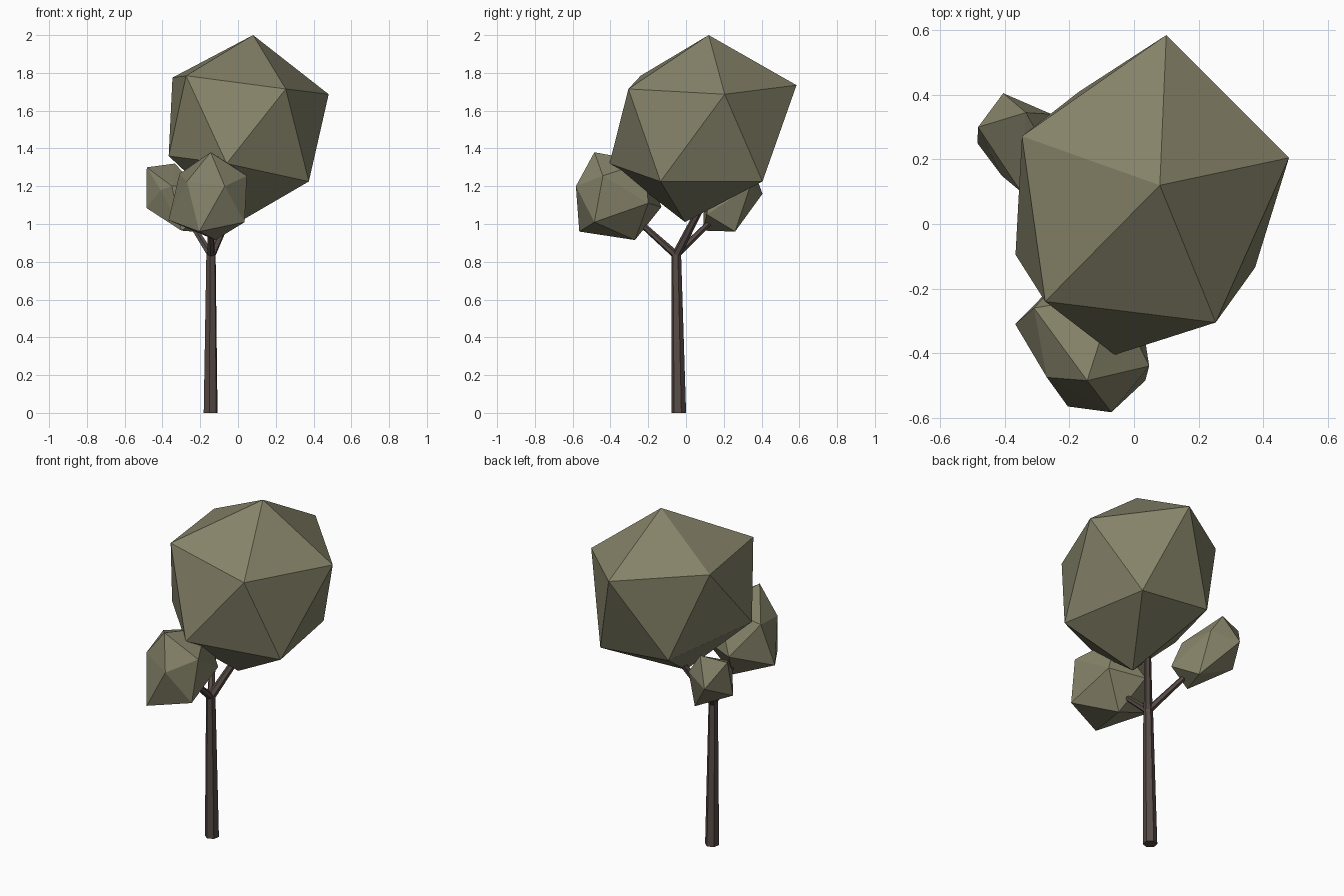
import bpy, bmesh, math
from mathutils import Vector

if "Cube" in bpy.data.objects:
    bpy.data.objects.remove(bpy.data.objects["Cube"])


def material(name, rgb):
    m = bpy.data.materials.new(name)
    m.diffuse_color = (*rgb, 1)
    m.use_nodes = True
    m.node_tree.nodes["Principled BSDF"].inputs["Base Color"].default_value = m.diffuse_color
    return m


LEAF = material("olive_leaf", (0.235, 0.225, 0.14))
BARK = material("dark_bark", (0.095, 0.07, 0.062))


def finish(bm, name, mat):
    bmesh.ops.recalc_face_normals(bm, faces=bm.faces)
    mesh = bpy.data.meshes.new(name)
    bm.to_mesh(mesh)
    bm.free()
    mesh.materials.append(mat)
    bpy.context.collection.objects.link(bpy.data.objects.new(name, mesh))


def foliage(name, points):
    """Faceted leaf clump: hull around a warped icosahedron's corners."""
    bm = bmesh.new()
    for p in points:
        bm.verts.new(p)
    bmesh.ops.convex_hull(bm, input=bm.verts[:])
    loose = [v for v in bm.verts if not v.link_faces]
    bmesh.ops.delete(bm, geom=loose, context='VERTS')
    finish(bm, name, LEAF)


def limb(name, rings, sides=6):
    """Tapered flat-sided limb through (centre, radius) rings."""
    bm = bmesh.new()
    axis = Vector(rings[-1][0]) - Vector(rings[0][0])
    turn = Vector((0, 0, 1)).rotation_difference(axis)
    loops = []
    for i, (c, r) in enumerate(rings):
        q = turn if i else turn.copy()
        loop = []
        for k in range(sides):
            a = 2 * math.pi * k / sides + 0.35
            offset = q @ Vector((r * math.cos(a), r * math.sin(a), 0))
            if c[2] == 0:
                offset.z = 0  # keep the foot flat on the ground
            loop.append(bm.verts.new(Vector(c) + offset))
        loops.append(loop)
    for lo, hi in zip(loops, loops[1:]):
        for k in range(sides):
            n = (k + 1) % sides
            bm.faces.new((lo[k], lo[n], hi[n], hi[k]))
    bm.faces.new(loops[0][::-1])
    bm.faces.new(loops[-1])
    finish(bm, name, BARK)


# Trunk and three branches
limb("trunk", [((-0.145, -0.038, 0), 0.039), ((-0.143, -0.052, 0.85), 0.026)])
FORK = (-0.143, -0.052, 0.835)
limb("crown_branch", [(FORK, 0.024), ((-0.02, 0.09, 1.11), 0.018)])
limb("front_branch", [(FORK, 0.021), ((-0.145, -0.27, 1.03), 0.015)])
limb("back_branch", [(FORK, 0.02), ((-0.29, 0.19, 1.07), 0.014)])

# Main crown: top, upper ring, lower ring, bottom
foliage("main_crown", [
    (0.08, 0.12, 2.0),
    (0.10, 0.585, 1.735), (0.48, 0.205, 1.687), (0.253, -0.305, 1.715),
    (-0.275, -0.24, 1.785), (-0.347, 0.272, 1.775),
    (0.375, -0.135, 1.225), (-0.06, -0.405, 1.32), (-0.367, -0.095, 1.36),
    (-0.17, 0.41, 1.27), (0.28, 0.405, 1.225),
    (0.005, -0.005, 1.01)])

# Small clump at the front
foliage("front_clump", [
    (-0.145, -0.485, 1.38),
    (-0.07, -0.583, 1.20), (0.047, -0.44, 1.255), (-0.27, -0.475, 1.225),
    (-0.31, -0.26, 1.265), (-0.06, -0.22, 1.33),
    (-0.205, -0.565, 0.96), (0.035, -0.485, 1.01), (-0.368, -0.31, 1.02),
    (0.01, -0.20, 1.11), (-0.19, -0.13, 1.09),
    (-0.12, -0.27, 0.915)])

# Smallest clump at the back left
foliage("back_clump", [
    (-0.335, 0.345, 1.32),
    (-0.483, 0.30, 1.30), (-0.405, 0.405, 1.16), (-0.255, 0.34, 1.20),
    (-0.22, 0.14, 1.20), (-0.35, 0.10, 1.20),
    (-0.485, 0.25, 1.085), (-0.41, 0.15, 1.18), (-0.17, 0.11, 1.05),
    (-0.24, 0.26, 0.96), (-0.30, 0.09, 0.965)])
